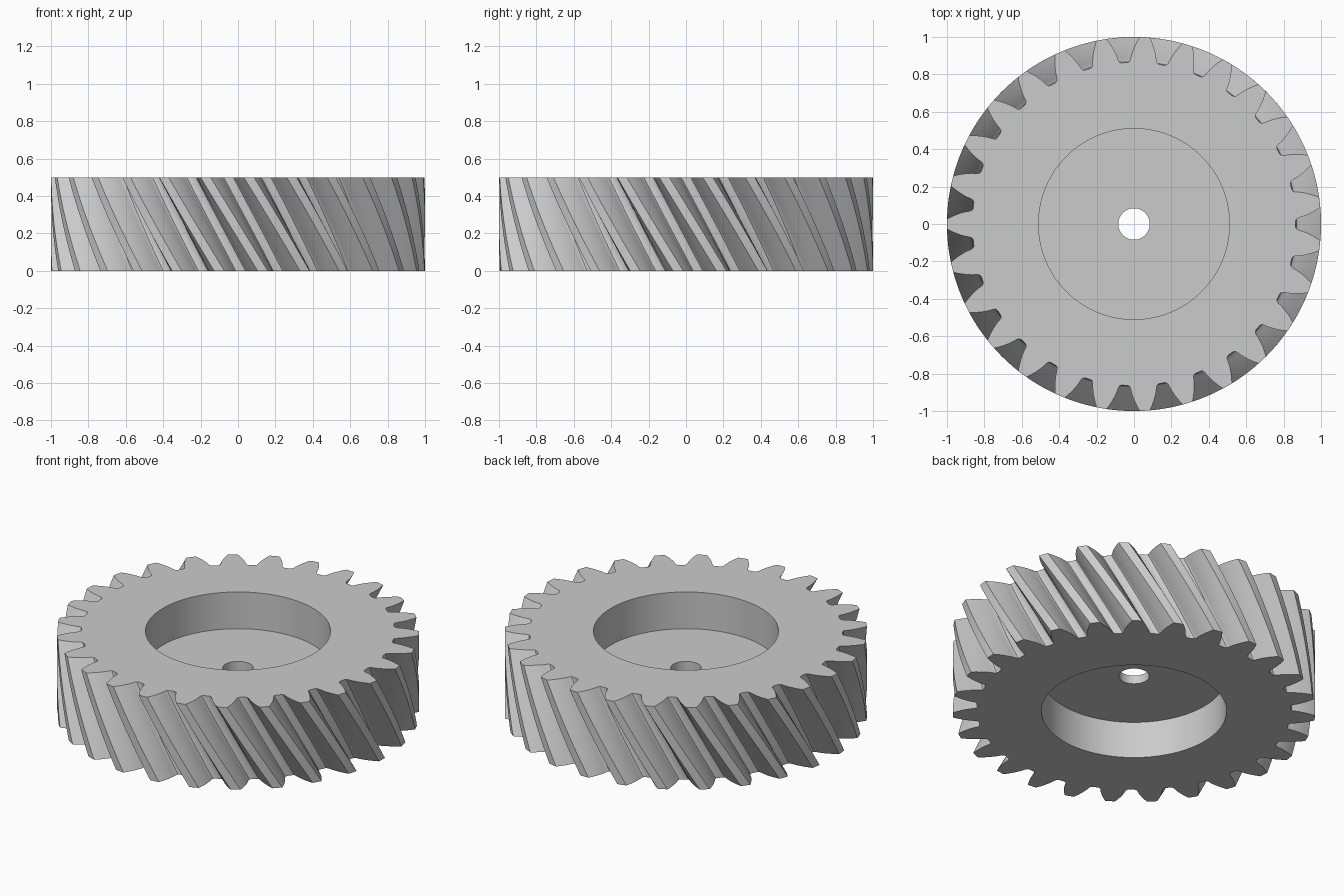
import bpy, bmesh, math

if "Cube" in bpy.data.objects:
    bpy.data.objects.remove(bpy.data.objects["Cube"])

TEETH, HEIGHT = 27, 0.5
TIP_R, PITCH_R = 1.0, 0.94
PITCH = 2 * math.pi / TEETH
TWIST = HEIGHT * math.tan(math.radians(30)) / PITCH_R   # 30 degree helix
PRESSURE = math.atan(math.tan(math.radians(20)) / math.cos(math.radians(30)))
BASE_R = PITCH_R * math.cos(PRESSURE)
RECESS_R, RECESS_DEPTH, BORE_R = 0.51, 0.224, 0.084
LEVELS = 16


def inv(a):
    return math.tan(a) - a


def flank(r):
    """Angle from the middle of a gap to the involute flank at radius r."""
    return PITCH / 4 - inv(PRESSURE) + inv(math.acos(BASE_R / r))


# Half a gap: rounded root, then involute flank up to the tip
half = [(math.radians(a), r) for a, r in ((1.0, 0.864), (1.7, 0.868), (2.1, 0.878))]
half += [(flank(r), r) for r in (0.89, 0.905, 0.925, 0.95, 0.975, TIP_R)]

# One full pitch from gap middle to gap middle, repeated around the wheel
pitch = [(0, 0.864)] + half + [(PITCH / 2, TIP_R)]
pitch += [(PITCH - a, r) for a, r in reversed(half)]
outline = [(a + i * PITCH, r) for i in range(TEETH) for a, r in pitch]
N = len(outline)

bm = bmesh.new()


def ring(points, z, phase=0.0):
    return [bm.verts.new((r * math.cos(a + phase), r * math.sin(a + phase), z))
            for a, r in points]


def circle(r, z):
    return ring([(2 * math.pi * i / N, r) for i in range(N)], z)


def bridge(lower, upper, shift=0):
    for i in range(N):
        j = (i + 1) % N
        bm.faces.new((lower[i], lower[j], upper[(j + shift) % N], upper[(i + shift) % N]))


# Twisted toothed rim, then recess, web and bore from top to bottom
rings = [ring(outline, HEIGHT * k / LEVELS, TWIST * (1 - k / LEVELS))
         for k in range(LEVELS + 1)]
rings += [circle(RECESS_R, HEIGHT),
          circle(RECESS_R, HEIGHT - RECESS_DEPTH),
          circle(BORE_R, HEIGHT - RECESS_DEPTH),
          circle(BORE_R, RECESS_DEPTH),
          circle(RECESS_R, RECESS_DEPTH),
          circle(RECESS_R, 0)]
for a, b in zip(rings, rings[1:]):
    bridge(a, b)
# Bottom face, matched to the twisted end of the teeth
bridge(rings[0], rings[-1], round(TWIST / (2 * math.pi) * N))
bmesh.ops.recalc_face_normals(bm, faces=bm.faces)

mesh = bpy.data.meshes.new("helical_gear")
bm.to_mesh(mesh)
bm.free()
gear = bpy.data.objects.new("helical_gear", mesh)
bpy.context.collection.objects.link(gear)

grey = bpy.data.materials.new("light_grey")
grey.diffuse_color = (0.6, 0.6, 0.6, 1)
grey.use_nodes = True
grey.node_tree.nodes["Principled BSDF"].inputs["Base Color"].default_value = grey.diffuse_color
mesh.materials.append(grey)

bpy.context.view_layer.objects.active = gear
gear.select_set(True)
bpy.ops.object.shade_smooth_by_angle(angle=math.radians(30))
